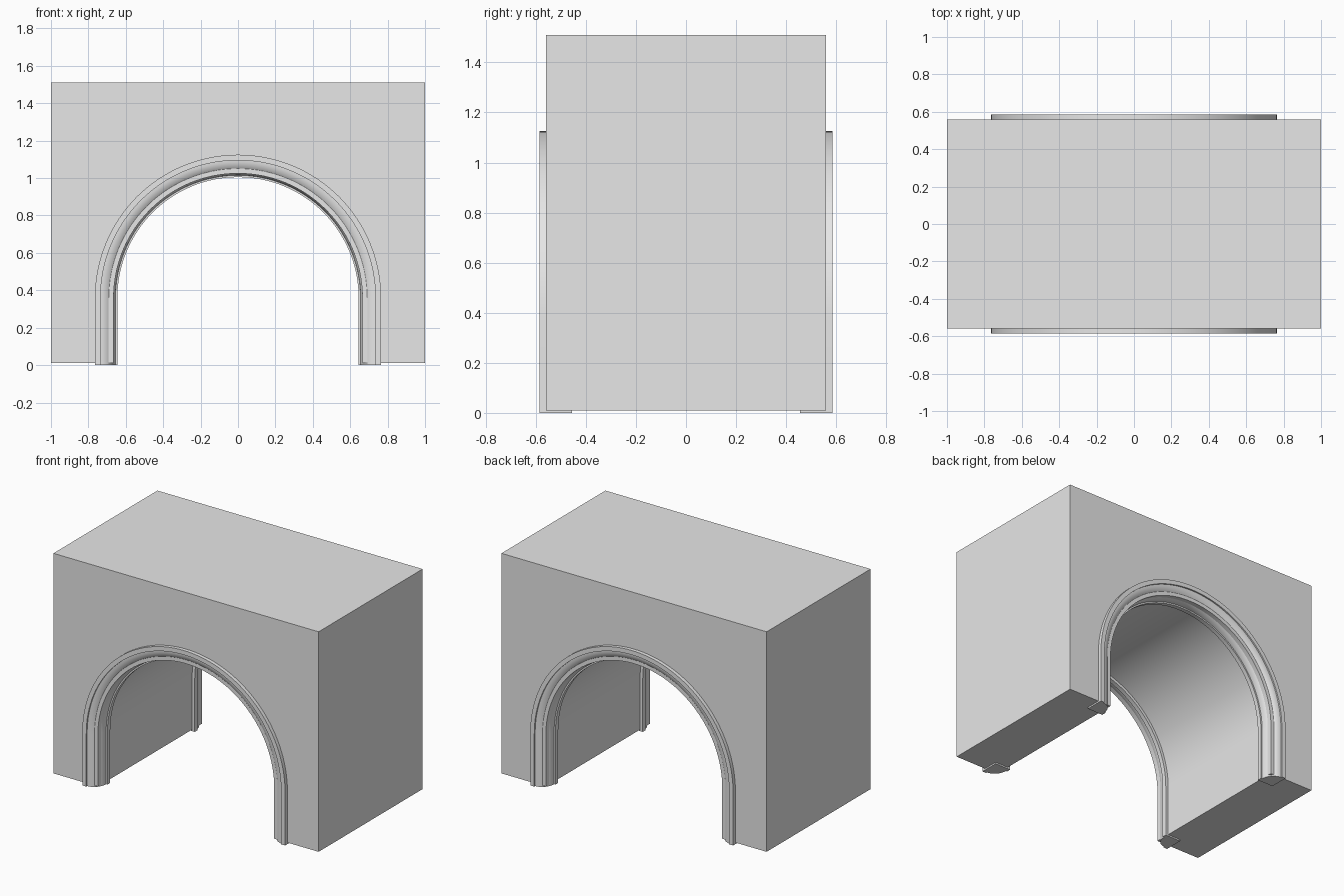
import bpy, bmesh, math

cube = bpy.data.objects.get("Cube")
if cube:
    bpy.data.objects.remove(cube, do_unlink=True)

SPRING = 0.36      # height where the arch curve starts
OPENING = 0.665    # radius of the opening through the block
BASE = 0.01        # underside of the block
SEGMENTS = 64

stone = bpy.data.materials.new("plain_grey")
stone.use_nodes = True
grey = (0.8, 0.8, 0.8, 1)
stone.diffuse_color = grey
stone.node_tree.nodes["Principled BSDF"].inputs["Base Color"].default_value = grey


def arch_path(radius, foot):
    """Arch outline from the left foot over the crown to the right foot."""
    angles = [math.pi * i / SEGMENTS for i in range(SEGMENTS + 1)]
    curve = [(radius * math.cos(a), SPRING + radius * math.sin(a)) for a in angles]
    return [(radius, foot)] + curve + [(-radius, foot)]


def finish(name, bm):
    bmesh.ops.recalc_face_normals(bm, faces=bm.faces)
    mesh = bpy.data.meshes.new(name)
    bm.to_mesh(mesh)
    bm.free()
    mesh.materials.append(stone)
    obj = bpy.data.objects.new(name, mesh)
    bpy.context.collection.objects.link(obj)
    bpy.ops.object.select_all(action="DESELECT")
    obj.select_set(True)
    bpy.context.view_layer.objects.active = obj
    bpy.ops.object.shade_smooth_by_angle(angle=math.radians(30))
    return obj


# Block with the arched passage, extruded from its front outline
bm = bmesh.new()
outline = arch_path(OPENING, BASE) + [(-1, BASE), (-1, 1.51), (1, 1.51), (1, BASE)]
front = bm.faces.new([bm.verts.new((x, -0.56, z)) for x, z in outline])
extruded = bmesh.ops.extrude_face_region(bm, geom=[front])["geom"]
moved = [v for v in extruded if isinstance(v, bmesh.types.BMVert)]
bmesh.ops.translate(bm, verts=moved, vec=(0, 1.12, 0))
finish("arch_block", bm)

# Trim section as (radius, depth): quarter round between two small steps
section = [(0.645, 0.455), (0.765, 0.455), (0.765, 0.585), (0.735, 0.585)]
for i in range(13):
    a = math.pi / 2 * (1 + i / 12)
    section.append((0.735 + 0.08 * math.cos(a), 0.485 + 0.09 * math.sin(a)))
section.append((0.645, 0.485))

# Moulded trim swept around each end of the passage
for name, side in (("front_trim", -1), ("back_trim", 1)):
    bm = bmesh.new()
    rails = [[bm.verts.new((x, side * depth, z)) for x, z in arch_path(radius, 0)]
             for radius, depth in section]
    for a, b in zip(rails, rails[1:] + rails[:1]):
        for i in range(len(a) - 1):
            bm.faces.new((a[i], a[i + 1], b[i + 1], b[i]))
    for end in (0, -1):
        bm.faces.new([rail[end] for rail in rails])
    finish(name, bm)
